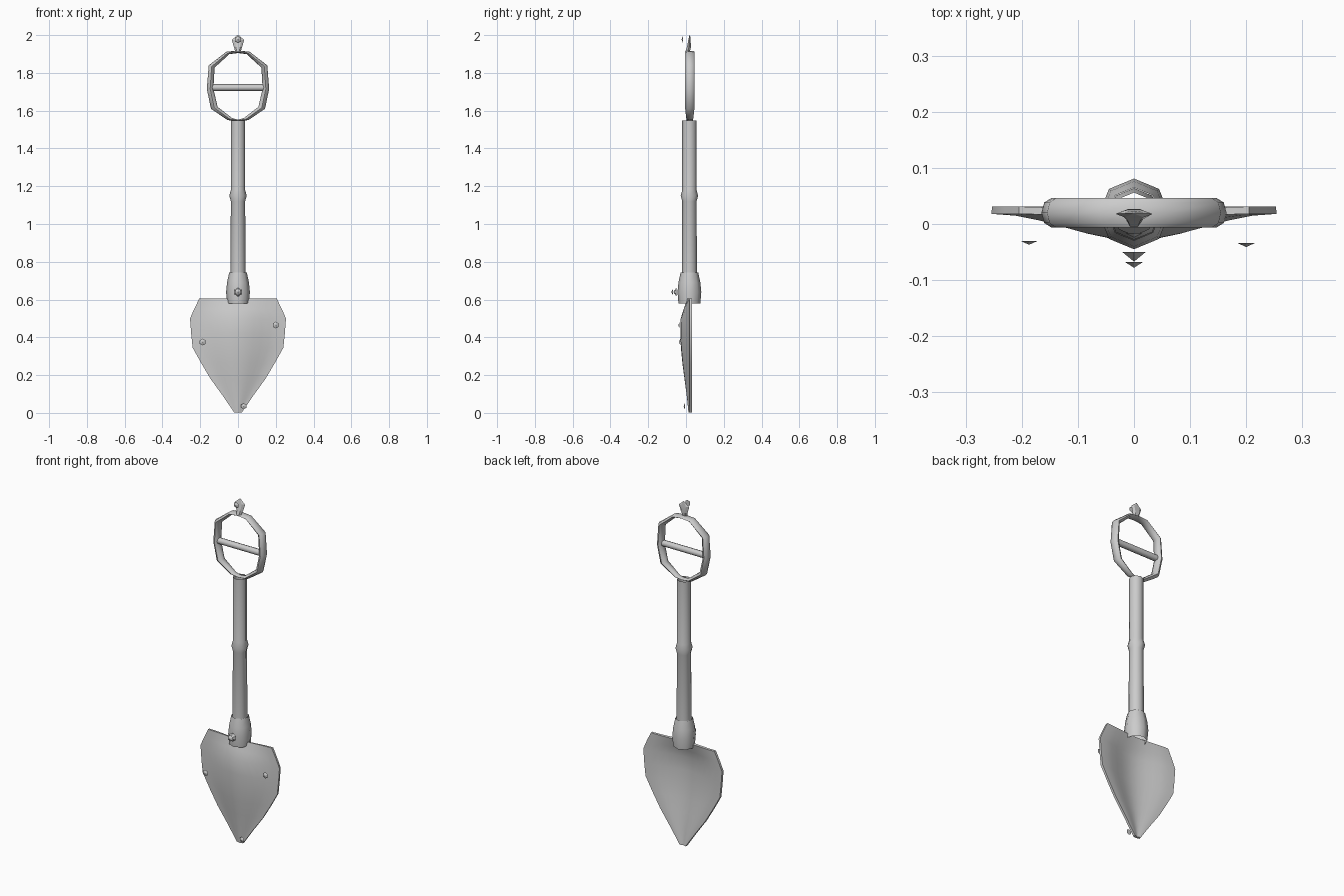
import bpy, bmesh, math
from mathutils import Matrix

if "Cube" in bpy.data.objects:
    bpy.data.objects.remove(bpy.data.objects["Cube"], do_unlink=True)

AXIS_Y = 0.018  # depth of the shaft axis

steel = bpy.data.materials.new("grey_steel")
steel.use_nodes = True
steel.diffuse_color = (0.6, 0.6, 0.6, 1)
steel.node_tree.nodes["Principled BSDF"].inputs["Base Color"].default_value = (0.6, 0.6, 0.6, 1)


def finish(name, bm, angle=50, recalc=True):
    """Turn a bmesh into a shaded object."""
    if recalc:
        bmesh.ops.recalc_face_normals(bm, faces=bm.faces[:])
    mesh = bpy.data.meshes.new(name)
    bm.to_mesh(mesh)
    bm.free()
    mesh.materials.append(steel)
    ob = bpy.data.objects.new(name, mesh)
    bpy.context.collection.objects.link(ob)
    shade(ob, angle)
    return ob


def shade(ob, angle):
    bpy.ops.object.select_all(action="DESELECT")
    ob.select_set(True)
    bpy.context.view_layer.objects.active = ob
    bpy.ops.object.shade_smooth_by_angle(angle=math.radians(angle))


def loft(name, rings, wrap=False, cap=False, angle=50):
    """Skin a list of closed rings of points."""
    bm = bmesh.new()
    loops = [[bm.verts.new(p) for p in ring] for ring in rings]
    pairs = list(zip(loops, loops[1:]))
    if wrap:
        pairs.append((loops[-1], loops[0]))
    for a, b in pairs:
        for i in range(len(a)):
            j = (i + 1) % len(a)
            bm.faces.new((a[i], a[j], b[j], b[i]))
    if cap:
        bm.faces.new(loops[0])
        bm.faces.new(loops[-1])
    return finish(name, bm, angle)


def oval(rx, ry, y, z, sides=8):
    turn = [math.tau * i / sides for i in range(sides)]
    return [(rx * math.cos(t), y + ry * math.sin(t), z) for t in turn]


def tube(name, profile):
    return loft(name, [oval(r, r, AXIS_Y, z) for r, z in profile])


def stud(name, x, y, z, radius, height):
    """Six-sided pointed stud facing the front, its base at depth y."""
    bm = bmesh.new()
    place = Matrix.Translation((x, y - height / 2, z)) @ Matrix.Rotation(math.pi / 2, 4, "X")
    bmesh.ops.create_cone(bm, cap_ends=True, segments=6, radius1=radius,
                          radius2=0, depth=height, matrix=place)
    return finish(name, bm, 20)


# Hollow shaft with a raised band, and the socket below it
tube("shaft", [(0.04, 0.72), (0.038, 1.12), (0.046, 1.15), (0.038, 1.18), (0.038, 1.548)])
tube("socket", [(0.058, 0.58), (0.063, 0.64), (0.058, 0.69), (0.047, 0.742)])

# Blade: rows of half width, height and forward bulge
rows = [(0.205, 0.605, 0.012), (0.232, 0.55, 0.03), (0.254, 0.50, 0.046),
        (0.248, 0.42, 0.047), (0.24, 0.345, 0.045), (0.194, 0.262, 0.037),
        (0.145, 0.18, 0.026), (0.08, 0.09, 0.014), (0.02, 0.002, 0.005)]
COLS = 12
bm = bmesh.new()
grid = []
for width, z, bulge in rows:
    line = []
    for c in range(COLS + 1):
        u = 2 * c / COLS - 1
        line.append(bm.verts.new((u * width, 0.018 - bulge * math.cos(u * math.pi / 2) ** 2, z)))
    grid.append(line)
for top, low in zip(grid, grid[1:]):
    for c in range(COLS):
        bm.faces.new((top[c], low[c], low[c + 1], top[c + 1]))
blade = finish("blade", bm, recalc=False)
thick = blade.modifiers.new("thickness", "SOLIDIFY")
thick.thickness = 0.013
thick.offset = -1
bpy.ops.object.modifier_apply(modifier=thick.name)
shade(blade, 50)

# Grip ring: outer x, z, inner x, z, half depth, from the top down one side
half = [(0, 1.917, 0, 1.905, 0.026), (0.06, 1.913, 0.046, 1.899, 0.026),
        (0.155, 1.84, 0.124, 1.828, 0.026), (0.165, 1.715, 0.13, 1.715, 0.026),
        (0.143, 1.61, 0.108, 1.62, 0.025), (0.055, 1.55, 0.03, 1.56, 0.018),
        (0, 1.545, 0, 1.553, 0.016)]
mirrored = [(-a, b, -c, d, e) for a, b, c, d, e in half[-2:0:-1]]
sections = []
for ox, oz, ix, iz, depth in half + mirrored:
    section = []
    for k in range(8):
        t = math.tau * k / 8
        f = 0.5 + 0.5 * math.cos(t)
        section.append((ix + (ox - ix) * f, 0.02 + depth * math.sin(t), iz + (oz - iz) * f))
    sections.append(section)
loft("grip_ring", sections, wrap=True)

# Crossbar inside the ring
bar = [[(x, AXIS_Y + 0.018 * math.cos(math.tau * i / 8), 1.722 + 0.018 * math.sin(math.tau * i / 8))
        for i in range(8)] for x in (-0.14, 0.14)]
loft("crossbar", bar, cap=True)

# Faceted finial on top of the ring, with a small stud before it
loft("finial", [oval(0.014, 0.014, 0.008, 1.912, 6), oval(0.022, 0.012, 0.016, 1.938, 6),
                oval(0.033, 0.007, 0.018, 1.974, 6), oval(0.003, 0.002, 0.02, 2.0, 6)],
     cap=True, angle=20)
stud("finial_stud", 0, -0.016, 1.977, 0.018, 0.008)

# Bolt on the socket
stud("bolt_base", 0, -0.05, 0.64, 0.024, 0.017)
stud("bolt_tip", 0, -0.068, 0.64, 0.018, 0.01)

# Blade rivets
stud("right_rivet", -0.187, -0.03, 0.375, 0.018, 0.007)
stud("left_rivet", 0.2, -0.034, 0.465, 0.018, 0.007)
stud("tip_rivet", 0.03, -0.006, 0.035, 0.016, 0.007)
